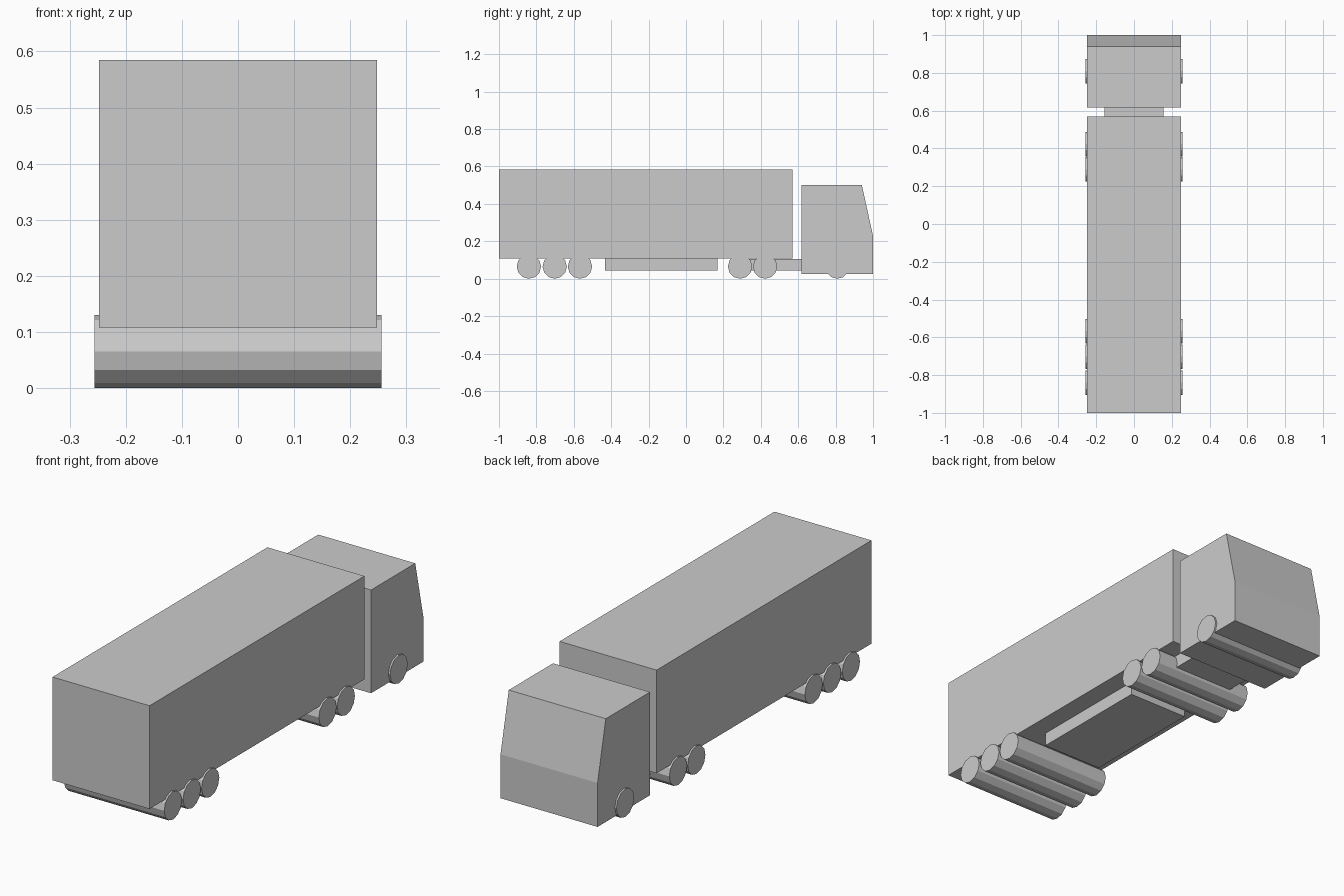
import bpy, bmesh, math
from mathutils import Matrix

if "Cube" in bpy.data.objects:
    bpy.data.objects.remove(bpy.data.objects["Cube"])


def extrude_profile(name, profile, half_width):
    """Closed solid from a (y, z) side profile, extruded symmetrically along x."""
    bm = bmesh.new()
    face = bm.faces.new([bm.verts.new((-half_width, y, z)) for y, z in profile])
    ext = bmesh.ops.extrude_face_region(bm, geom=[face])
    moved = [g for g in ext["geom"] if isinstance(g, bmesh.types.BMVert)]
    bmesh.ops.translate(bm, verts=moved, vec=(2 * half_width, 0, 0))
    bmesh.ops.recalc_face_normals(bm, faces=bm.faces)
    return link(name, bm)


def link(name, bm):
    mesh = bpy.data.meshes.new(name)
    bm.to_mesh(mesh)
    bm.free()
    obj = bpy.data.objects.new(name, mesh)
    bpy.context.collection.objects.link(obj)
    return obj


def box(name, half_width, y0, y1, z0, z1):
    return extrude_profile(name, [(y0, z0), (y1, z0), (y1, z1), (y0, z1)], half_width)


def roller(name, y, radius=0.065, width=0.512):
    """Twelve-sided full-width wheel pair lying along x."""
    bm = bmesh.new()
    bmesh.ops.create_cone(bm, cap_ends=True, segments=12, radius1=radius,
                          radius2=radius, depth=width,
                          matrix=Matrix.Translation((0, y, radius))
                          @ Matrix.Rotation(math.pi / 2, 4, 'Y'))
    return link(name, bm)


# Trailer body and the low box slung beneath it
box("trailer_body", 0.248, -1.0, 0.569, 0.108, 0.585)
box("trailer_underbox", 0.156, -0.433, 0.168, 0.045, 0.108)

# Cab with sloped windscreen
extrude_profile("cab", [(0.617, 0.025), (1.0, 0.025), (1.0, 0.228),
                        (0.94, 0.502), (0.617, 0.502)], 0.248)

# Tractor chassis joining cab and trailer
box("tractor_chassis", 0.156, 0.24, 0.617, 0.045, 0.106)

# Wheels
for i, y in enumerate((-0.84, -0.702, -0.567)):
    roller(f"trailer_wheels_{i + 1}", y)
for i, y in enumerate((0.289, 0.423)):
    roller(f"drive_wheels_{i + 1}", y)
roller("steering_wheels", 0.809)
